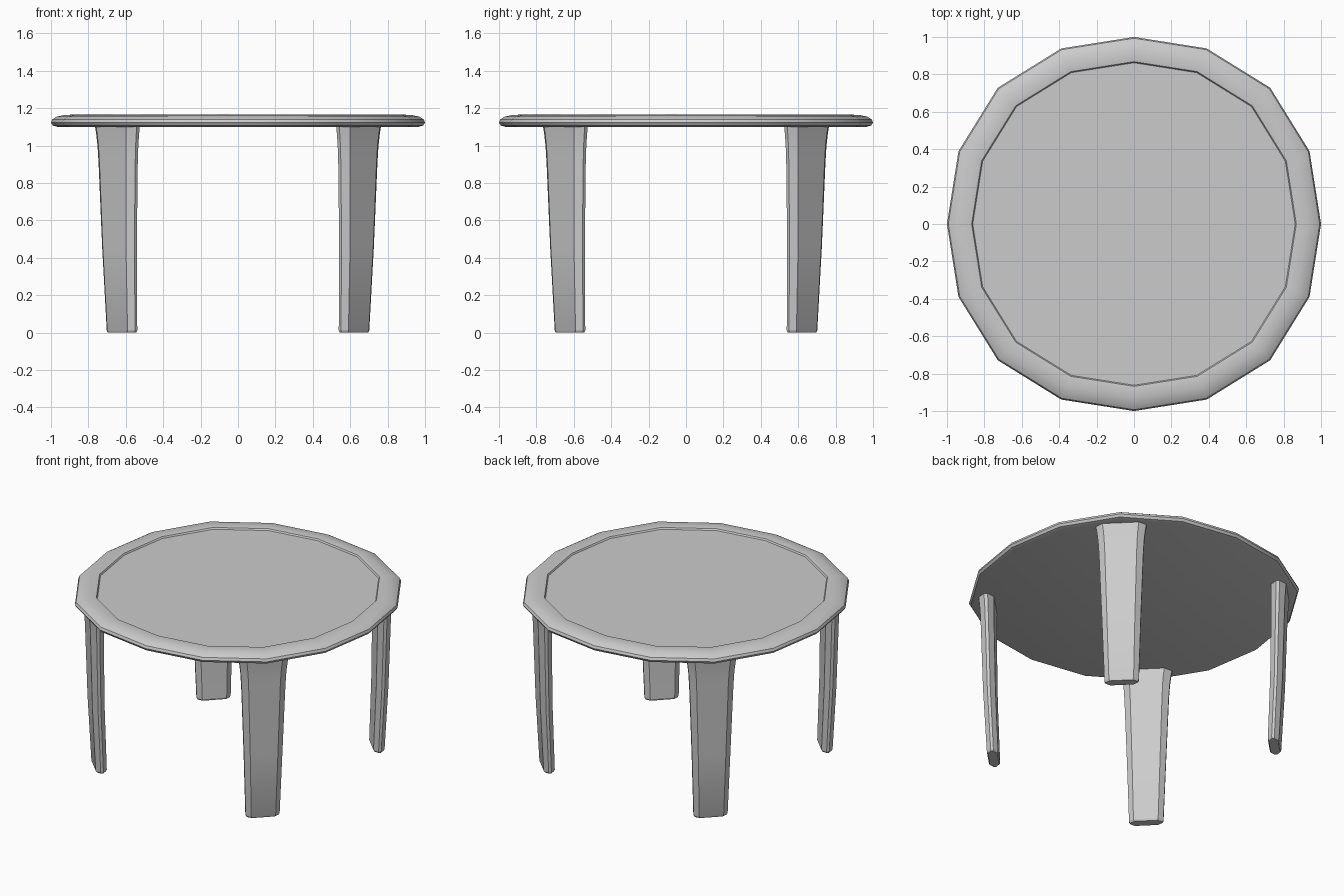
import bpy, bmesh
from math import sin, cos, pi, radians

if "Cube" in bpy.data.objects:
    bpy.data.objects.remove(bpy.data.objects["Cube"])


def loft(name, rings, angle):
    """Skin a list of equal-length vertex rings and cap both ends."""
    bm = bmesh.new()
    loops = [[bm.verts.new(p) for p in ring] for ring in rings]
    n = len(loops[0])
    for a, b in zip(loops, loops[1:]):
        for i in range(n):
            j = (i + 1) % n
            bm.faces.new((a[i], a[j], b[j], b[i]))
    bm.faces.new(loops[0][::-1])
    bm.faces.new(loops[-1])
    bmesh.ops.recalc_face_normals(bm, faces=bm.faces)
    mesh = bpy.data.meshes.new(name)
    bm.to_mesh(mesh)
    bm.free()
    obj = bpy.data.objects.new(name, mesh)
    bpy.context.collection.objects.link(obj)
    bpy.ops.object.select_all(action='DESELECT')
    obj.select_set(True)
    bpy.context.view_layer.objects.active = obj
    bpy.ops.object.shade_smooth_by_angle(angle=radians(angle))
    return obj


# Tabletop: 16 sides, slightly fuller on the diagonals
bulge = (1.0, 1.016, 1.03, 1.016)


def top_ring(r, z):
    return [(r * bulge[i % 4] * cos(i * pi / 8),
             r * bulge[i % 4] * sin(i * pi / 8), z) for i in range(16)]


# Rounded rim profile, then the shallow recess of the surface
profile = [(0.965, 1.10), (0.99, 1.107), (1.0, 1.123), (0.993, 1.14),
           (0.97, 1.154), (0.93, 1.163), (0.89, 1.165), (0.868, 1.162),
           (0.862, 1.152)]
loft("tabletop", [top_ring(r, z) for r, z in profile], 25)


# Legs: flat eight-sided section, wide along the rim, flaring at the top
def leg_ring(z, centre, w, t):
    section = [(-.5, .12), (-.36, .5), (.36, .5), (.5, .12),
               (.5, -.12), (.36, -.5), (-.36, -.5), (-.5, -.12)]
    return [(centre + v * t, u * w, z) for u, v in section]


# Height, distance from the middle, width, thickness
stations = [(0.0, 0.877, 0.200, 0.058), (0.012, 0.877, 0.214, 0.070),
            (0.45, 0.896, 0.243, 0.077), (0.90, 0.906, 0.276, 0.083),
            (1.00, 0.908, 0.288, 0.086), (1.06, 0.910, 0.302, 0.091),
            (1.11, 0.912, 0.318, 0.096)]
names = ("back_right_leg", "back_left_leg", "front_left_leg", "front_right_leg")
for i, name in enumerate(names):
    leg = loft(name, [leg_ring(*s) for s in stations], 25)
    leg.rotation_euler.z = pi / 4 + i * pi / 2
